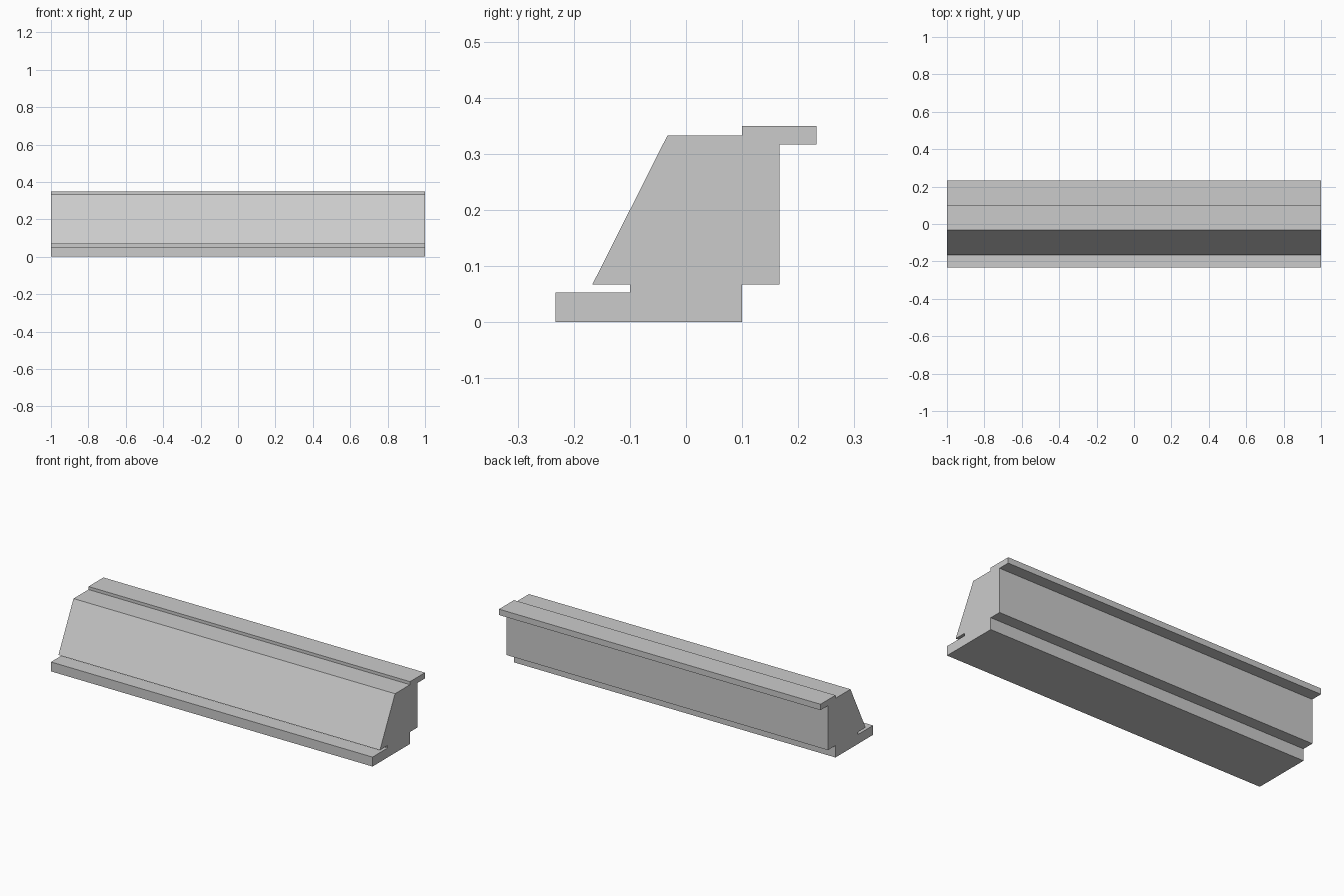
import bpy, bmesh

if "Cube" in bpy.data.objects:
    bpy.data.objects.remove(bpy.data.objects["Cube"])

# Cross-section (y, z) of the moulded rail
profile = [
    (-0.233, 0), (0.1, 0),                            # base
    (0.1, 0.067), (0.167, 0.067),                     # rear undercut
    (0.167, 0.317), (0.233, 0.317),                   # underside of rear lip
    (0.233, 0.35), (0.1, 0.35),                       # top lip
    (0.1, 0.333), (-0.033, 0.333),                    # top deck
    (-0.167, 0.067), (-0.1, 0.067),                   # sloped front
    (-0.1, 0.053), (-0.233, 0.053),                   # front foot
]


def extrude_along_x(name, section, half_length):
    bm = bmesh.new()
    face = bm.faces.new([bm.verts.new((-half_length, y, z)) for y, z in section])
    result = bmesh.ops.extrude_face_region(bm, geom=[face], use_keep_orig=True)
    moved = [g for g in result["geom"] if isinstance(g, bmesh.types.BMVert)]
    bmesh.ops.translate(bm, verts=moved, vec=(2 * half_length, 0, 0))
    bmesh.ops.recalc_face_normals(bm, faces=bm.faces)
    mesh = bpy.data.meshes.new(name)
    bm.to_mesh(mesh)
    bm.free()
    obj = bpy.data.objects.new(name, mesh)
    bpy.context.collection.objects.link(obj)
    return obj


extrude_along_x("moulded_rail", profile, 1.0)
